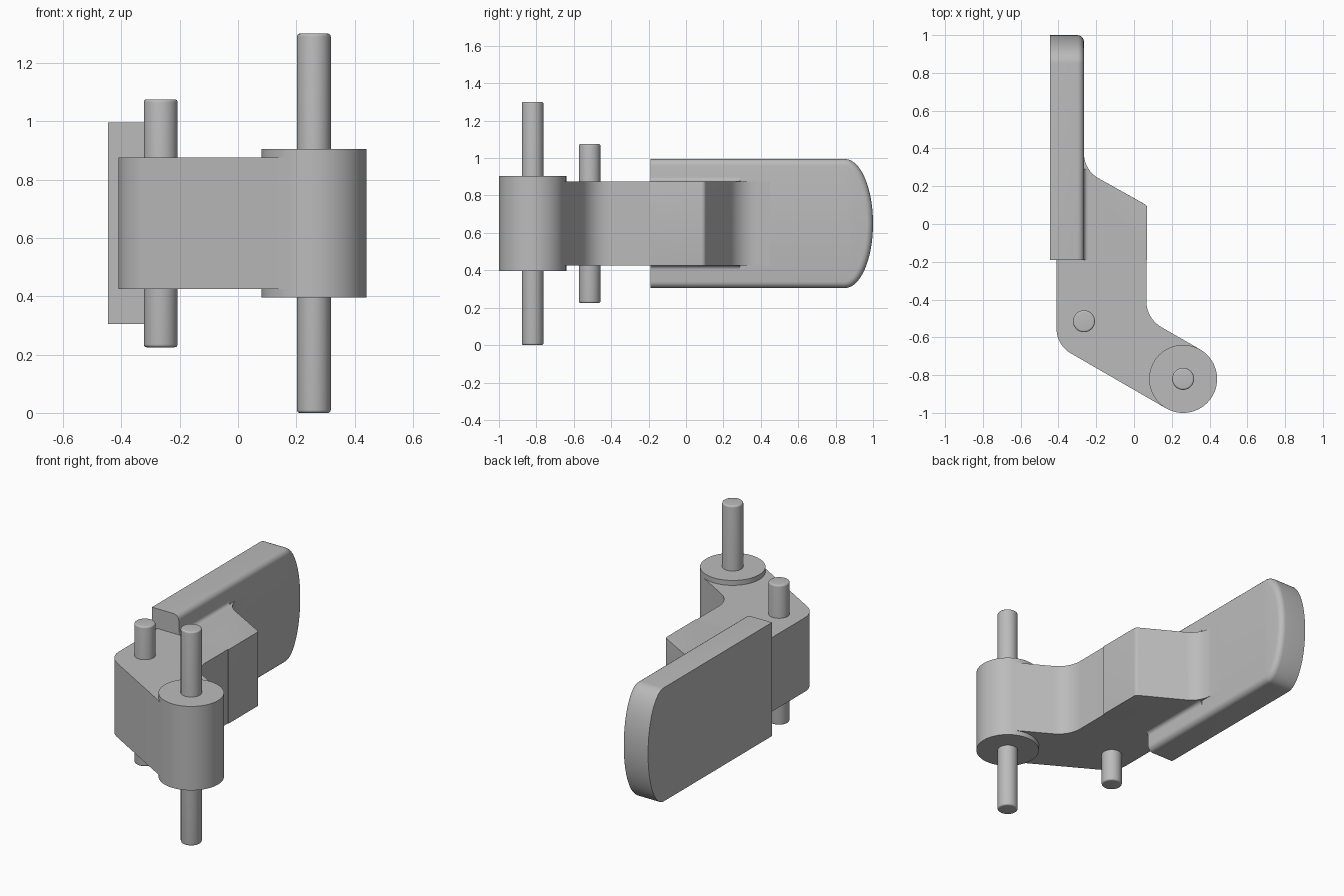
import bpy, bmesh
from math import pi, cos, sin, tan
from mathutils import Vector

cube = bpy.data.objects.get("Cube")
if cube:
    bpy.data.objects.remove(cube, do_unlink=True)

grey = bpy.data.materials.new("plain_grey")
grey.use_nodes = True
GREY = (0.5, 0.5, 0.5, 1)
grey.diffuse_color = GREY
grey.node_tree.nodes["Principled BSDF"].inputs["Base Color"].default_value = GREY


def rounded(corners, steps=10):
    """Outline from (u, v, radius) corners, with true arcs at the corners."""
    out = []
    for i, (u, v, r) in enumerate(corners):
        p = Vector((u, v))
        if r == 0:
            out.append(p)
            continue
        a = (Vector(corners[i - 1][:2]) - p).normalized()
        b = (Vector(corners[(i + 1) % len(corners)][:2]) - p).normalized()
        half = a.angle(b) / 2
        centre = p + (a + b).normalized() * r / sin(half)
        start = p + a * r / tan(half) - centre
        end = p + b * r / tan(half) - centre
        sweep = pi - 2 * half
        for k in range(steps + 1):
            t = k / steps
            out.append(centre + (start * sin((1 - t) * sweep)
                                 + end * sin(t * sweep)) / sin(sweep))
    return out


def prism(name, outline, lo, hi, axis="z", bevel=0, pick=None):
    """Extrude an outline along an axis and round the picked edges."""
    place = {"x": lambda u, v, w: (w, u, v),
             "y": lambda u, v, w: (u, w, v),
             "z": lambda u, v, w: (u, v, w)}[axis]
    bm = bmesh.new()
    ends = [[bm.verts.new(place(u, v, w)) for u, v in outline] for w in (lo, hi)]
    n = len(outline)
    bm.faces.new(ends[0])
    bm.faces.new(ends[1])
    for i in range(n):
        j = (i + 1) % n
        bm.faces.new((ends[0][i], ends[0][j], ends[1][j], ends[1][i]))
    bmesh.ops.recalc_face_normals(bm, faces=bm.faces)
    if bevel:
        edges = [e for e in bm.edges if pick(e.verts[0].co, e.verts[1].co)]
        bmesh.ops.bevel(bm, geom=edges, offset=bevel, segments=5,
                        profile=0.5, affect="EDGES", clamp_overlap=True)
    mesh = bpy.data.meshes.new(name)
    bm.to_mesh(mesh)
    bm.free()
    obj = bpy.data.objects.new(name, mesh)
    bpy.context.collection.objects.link(obj)
    mesh.materials.append(grey)
    bpy.ops.object.select_all(action="DESELECT")
    obj.select_set(True)
    bpy.context.view_layer.objects.active = obj
    bpy.ops.object.shade_smooth_by_angle(angle=pi / 6)
    return obj


def circle(x, y, r, n=48):
    return [(x + r * cos(2 * pi * k / n), y + r * sin(2 * pi * k / n)) for k in range(n)]


def is_rim(a, b):
    return abs(a.z - b.z) < 0.001


BOSS = (0.26, -0.82)
PIN = (-0.265, -0.515)
LOW, HIGH = 0.425, 0.875
SEAM = -0.19
FACE = -0.265

# Pins and pivot boss
prism("pivot_pin", circle(*BOSS, 0.058), 0, 1.3, bevel=0.01, pick=is_rim)
prism("side_pin", circle(*PIN, 0.058), 0.225, 1.075, bevel=0.01, pick=is_rim)
prism("pivot_boss", circle(*BOSS, 0.18, 72), 0.395, 0.905)

# Cranked arm, tangent to the boss
prism("arm", rounded([(-0.41, SEAM, 0), (-0.41, -0.641, 0.15), (0.17, -0.976, 0),
                      (0.26, -0.82, 0), (0.35, -0.664, 0), (0.065, -0.5, 0.16),
                      (0.065, SEAM, 0)]), LOW, HIGH)

# Block that joins the arm to the paddle
prism("joining_block",
      rounded([(-0.4, SEAM, 0), (0.07, SEAM, 0), (0.07, 0.098, 0.025),
               (FACE, 0.285, 0.15), (FACE, 0.45, 0), (-0.4, 0.45, 0)]),
      LOW, HIGH, bevel=0.014,
      pick=lambda a, b: is_rim(a, b) and max(a.x, b.x) > 0 and max(a.y, b.y) > SEAM + 0.01)

# Concave fillets above and below the block, against the paddle
R = 0.022
for name, z, s in (("upper_fillet", HIGH, 1), ("lower_fillet", LOW, -1)):
    arc = [(FACE + R - R * sin(t * pi / 12), z + s * (R - R * cos(t * pi / 12)))
           for t in range(7)]
    prism(name, arc + [(FACE - 0.01, z + s * R), (FACE - 0.01, z - s * 0.01),
                       (FACE + R, z - s * 0.01)], SEAM, 0.29, axis="y")

# Paddle with an elliptical end and rounded inner edges
MID, HALF = 0.65, 0.345
end = [(0.85 + 0.15 * cos(t * pi / 32), MID + HALF * sin(t * pi / 32))
       for t in range(-16, 17)]
prism("paddle", [(SEAM, MID - HALF)] + end + [(SEAM, MID + HALF)],
      -0.445, FACE, axis="x", bevel=0.035,
      pick=lambda a, b: min(a.x, b.x) > FACE - 0.01 and max(a.y, b.y) > SEAM + 0.01)
